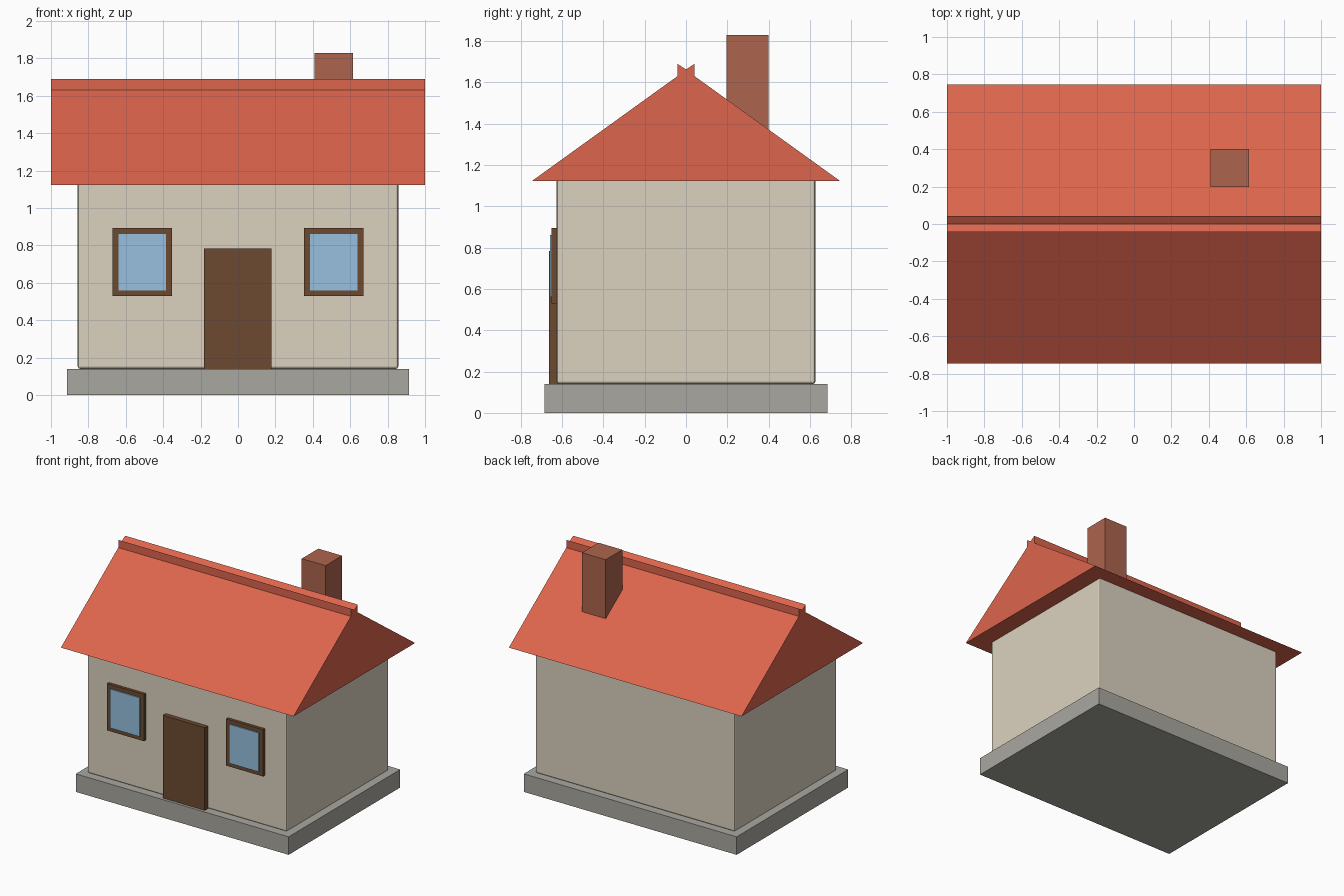
import bpy
import bmesh

cube = bpy.data.objects.get("Cube")
if cube:
    bpy.data.objects.remove(cube, do_unlink=True)


def material(name, rgb):
    mat = bpy.data.materials.new(name)
    mat.use_nodes = True
    color = (*rgb, 1)
    mat.diffuse_color = color
    bsdf = next(n for n in mat.node_tree.nodes if n.type == 'BSDF_PRINCIPLED')
    bsdf.inputs["Base Color"].default_value = color
    return mat


plaster = material("cream plaster", (0.71, 0.64, 0.52))
stone = material("grey stone", (0.40, 0.39, 0.35))
tile = material("red tile", (0.72, 0.13, 0.073))
brick = material("brown brick", (0.42, 0.128, 0.075))
wood = material("dark wood", (0.15, 0.068, 0.03))
glass = material("blue glass", (0.31, 0.53, 0.73))


def finish(name, bm, mat):
    bmesh.ops.recalc_face_normals(bm, faces=bm.faces)
    mesh = bpy.data.meshes.new(name)
    bm.to_mesh(mesh)
    bm.free()
    mesh.materials.append(mat)
    obj = bpy.data.objects.new(name, mesh)
    bpy.context.collection.objects.link(obj)
    return obj


def box(name, x, y, z, mat):
    """Box given by its (min, max) range on each axis."""
    bm = bmesh.new()
    bmesh.ops.create_cube(bm, size=1)
    for v in bm.verts:
        v.co = [r[0] + (c + 0.5) * (r[1] - r[0]) for c, r in zip(v.co, (x, y, z))]
    return finish(name, bm, mat)


def prism(name, profile, half_length, mat):
    """Extrude a (y, z) profile along x."""
    bm = bmesh.new()
    face = bm.faces.new([bm.verts.new((-half_length, y, z)) for y, z in profile])
    ext = bmesh.ops.extrude_face_region(bm, geom=[face])
    moved = [g for g in ext["geom"] if isinstance(g, bmesh.types.BMVert)]
    bmesh.ops.translate(bm, verts=moved, vec=(2 * half_length, 0, 0))
    return finish(name, bm, mat)


# Plinth and softly bevelled walls
box("foundation", (-0.915, 0.915), (-0.685, 0.685), (0, 0.14), stone)
walls = box("walls", (-0.857, 0.857), (-0.627, 0.627), (0.14, 1.14), plaster)
bevel = walls.modifiers.new("soft edges", 'BEVEL')
bevel.width = 0.013
bevel.segments = 2

# Gabled roof with a notched ridge cap
prism("roof", [(-0.747, 1.122), (0.747, 1.122), (0, 1.66)], 1, tile)
prism("ridge_cap", [(-0.042, 1.60), (-0.042, 1.69), (0, 1.663),
                    (0.042, 1.69), (0.042, 1.60)], 1, tile)

# Chimney on the rear slope
box("chimney", (0.41, 0.615), (0.197, 0.4), (1.25, 1.83), brick)

# Door and the two front windows
box("door", (-0.182, 0.179), (-0.664, -0.61), (0.14, 0.783), wood)
for side, cx in (("left", 0.512), ("right", -0.512)):
    box(side + "_window_frame", (cx - 0.158, cx + 0.158), (-0.65, -0.61), (0.53, 0.894), wood)
    box(side + "_window_pane", (cx - 0.127, cx + 0.127), (-0.658, -0.649), (0.56, 0.862), glass)
